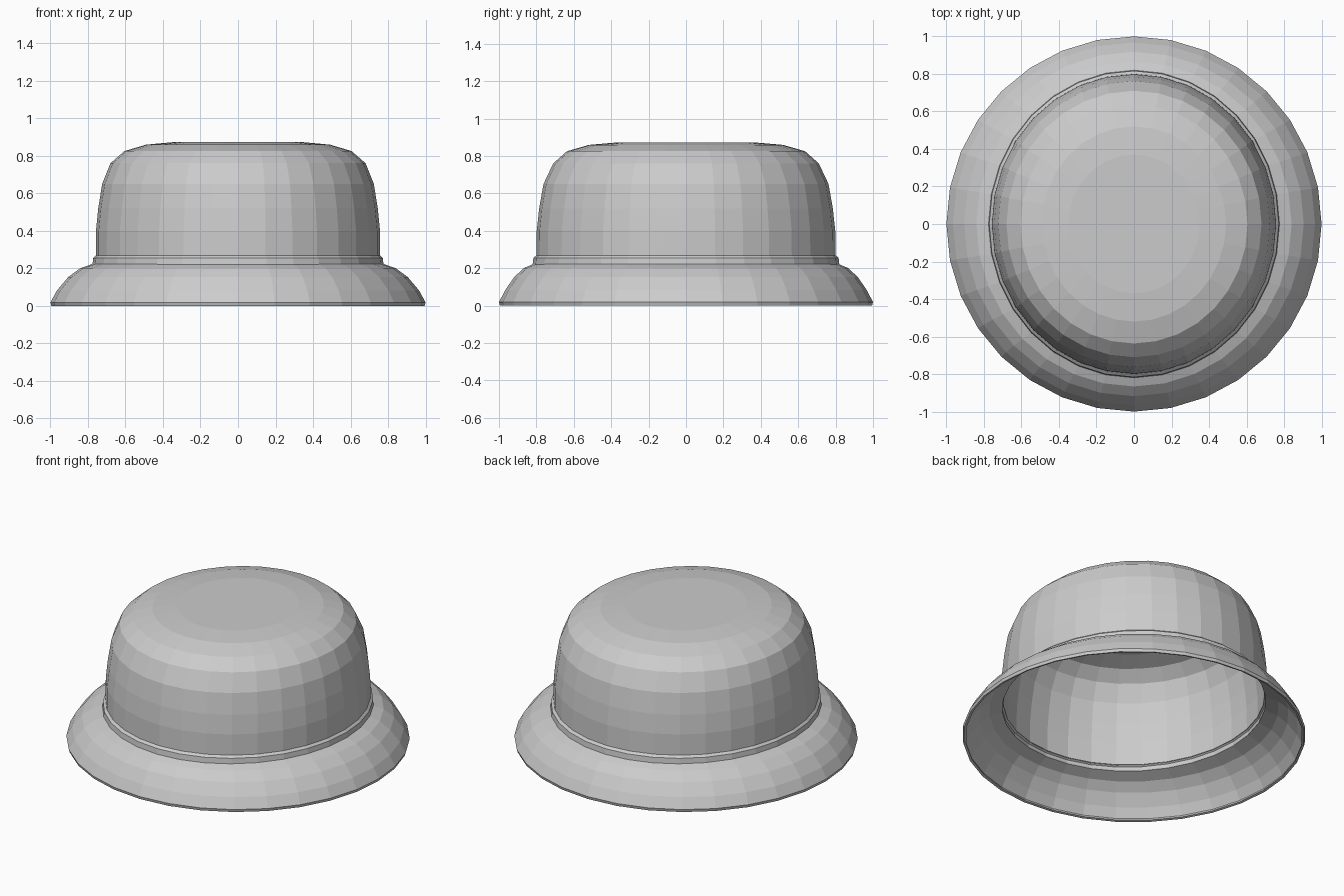
import bpy
import bmesh
from math import cos, sin, tau

SIDES = 32

if "Cube" in bpy.data.objects:
    bpy.data.objects.remove(bpy.data.objects["Cube"])

# One plain fabric colour
fabric = bpy.data.materials.new("light grey fabric")
fabric.use_nodes = True
grey = (0.6, 0.6, 0.6, 1)
fabric.diffuse_color = grey
fabric.node_tree.nodes["Principled BSDF"].inputs["Base Color"].default_value = grey


def lathe(name, profile, thickness, cap=False):
    """Sweep (x radius, y radius, height) rings into a thin fabric shell."""
    bm = bmesh.new()
    rings = []
    for rx, ry, z in profile:
        rings.append([bm.verts.new((rx * cos(tau * i / SIDES), ry * sin(tau * i / SIDES), z))
                      for i in range(SIDES)])
    for low, high in zip(rings, rings[1:]):
        for i in range(SIDES):
            j = (i + 1) % SIDES
            bm.faces.new((low[i], low[j], high[j], high[i]))
    if cap:
        bm.faces.new(rings[-1])
    mesh = bpy.data.meshes.new(name)
    bm.to_mesh(mesh)
    bm.free()
    mesh.materials.append(fabric)
    obj = bpy.data.objects.new(name, mesh)
    bpy.context.collection.objects.link(obj)
    shell = obj.modifiers.new("fabric thickness", "SOLIDIFY")
    shell.thickness = thickness
    shell.offset = -1
    return obj


# Crown: slightly deeper than wide, rounded over to a flat top
crown = [(0.758, 0.80, 0.255), (0.757, 0.798, 0.40), (0.745, 0.785, 0.52),
         (0.724, 0.762, 0.65), (0.68, 0.71, 0.76), (0.605, 0.637, 0.825),
         (0.49, 0.52, 0.859), (0.35, 0.37, 0.872)]
lathe("crown", crown, 0.015, cap=True)

# Hem band: small folded step around the foot of the crown
hem = [(0.776, 0.82, 0.218), (0.772, 0.816, 0.255), (0.758, 0.80, 0.268)]
lathe("hem_band", hem, 0.022)

# Brim: round outer edge blending into the oval crown opening
brim = [(0.995, 0.995, 0), (1, 1, 0.018), (0.965, 0.967, 0.082),
        (0.905, 0.918, 0.153), (0.84, 0.866, 0.201), (0.755, 0.797, 0.23)]
lathe("brim", brim, 0.015)
